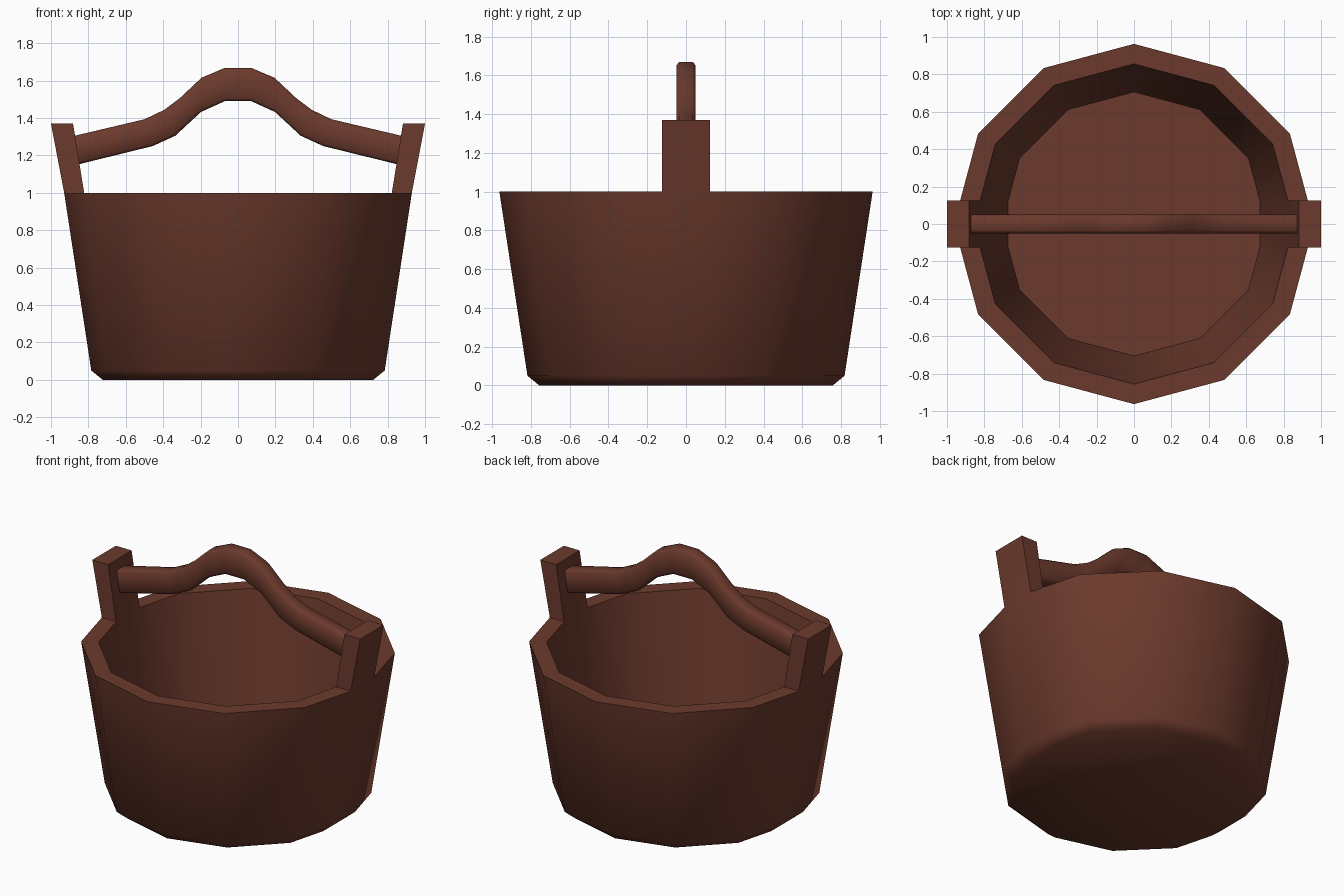
import bpy, bmesh, math

if "Cube" in bpy.data.objects:
    bpy.data.objects.remove(bpy.data.objects["Cube"])

wood = bpy.data.materials.new("dark red brown wood")
wood.diffuse_color = (0.15, 0.042, 0.026, 1)
wood.use_nodes = True
wood.node_tree.nodes["Principled BSDF"].inputs["Base Color"].default_value = wood.diffuse_color
HALF = 0.125  # half width of the two flat side staves


def finish(bm, name, angle):
    bmesh.ops.recalc_face_normals(bm, faces=bm.faces)
    me = bpy.data.meshes.new(name)
    bm.to_mesh(me)
    bm.free()
    me.materials.append(wood)
    ob = bpy.data.objects.new(name, me)
    bpy.context.collection.objects.link(ob)
    bpy.ops.object.select_all(action='DESELECT')
    ob.select_set(True)
    bpy.context.view_layer.objects.active = ob
    bpy.ops.object.shade_smooth_by_angle(angle=math.radians(angle))
    return ob


def ring(bm, r, z):
    # 12-sided ring whose +x and -x corners are cut flat
    pts = []
    for i in range(12):
        a = math.radians(30 * i)
        if i % 6 == 0:
            s = 1 if i == 0 else -1
            x = s * (r - HALF * math.tan(math.radians(15)))
            pts += [(x, -s * HALF), (x, s * HALF)]
        else:
            pts.append((r * math.cos(a), r * math.sin(a)))
    return [bm.verts.new((x, y, z)) for x, y in pts]


# Bucket: closed shell from outer bottom, over the rim, to inner floor
bm = bmesh.new()
profile = [(0.757, 0), (0.818, 0.05), (0.963, 1), (0.856, 1), (0.706, 0.06)]
rings = [ring(bm, r, z) for r, z in profile]
posts = []
for k, (a, b) in enumerate(zip(rings, rings[1:])):
    for i in range(14):
        j = (i + 1) % 14
        f = bm.faces.new((a[i], a[j], b[j], b[i]))
        if k == 2 and i in (0, 7):
            posts.append(f)
bm.faces.new(rings[0])
bm.faces.new(rings[-1])

# Side posts: rim pieces drawn upward and leaning out
for f in posts:
    new = bmesh.ops.extrude_face_region(bm, geom=[f])["geom"]
    for v in (g for g in new if isinstance(g, bmesh.types.BMVert)):
        s = 1 if v.co.x > 0 else -1
        v.co.x = s * (1.0 if abs(v.co.x) > 0.87 else 0.882)
        v.co.z = 1.37
    if f.is_valid:
        bm.faces.remove(f)
finish(bm, "bucket_with_posts", 52)

# Handle: bevelled bar section swept along (top x, top z, bottom x, bottom z)
half = [(0.872, 1.305, 0.853, 1.152), (0.50, 1.393, 0.455, 1.25),
        (0.395, 1.443, 0.335, 1.305), (0.31, 1.507, 0.265, 1.37),
        (0.195, 1.615, 0.198, 1.432), (0.07, 1.668, 0.07, 1.49)]
path = [(-a, b, -c, d) for a, b, c, d in half] + half[::-1]
section = [(-0.035, 0), (0.035, 0), (0.05, 0.09), (0.05, 0.91),
           (0.035, 1), (-0.035, 1), (-0.05, 0.91), (-0.05, 0.09)]
bm = bmesh.new()
loops = [[bm.verts.new((tx + (bx - tx) * t, y, tz + (bz - tz) * t))
          for y, t in section] for tx, tz, bx, bz in path]
for a, b in zip(loops, loops[1:]):
    for i in range(8):
        j = (i + 1) % 8
        bm.faces.new((a[i], a[j], b[j], b[i]))
bm.faces.new(loops[0])
bm.faces.new(loops[-1])
finish(bm, "carrying_handle", 52)
